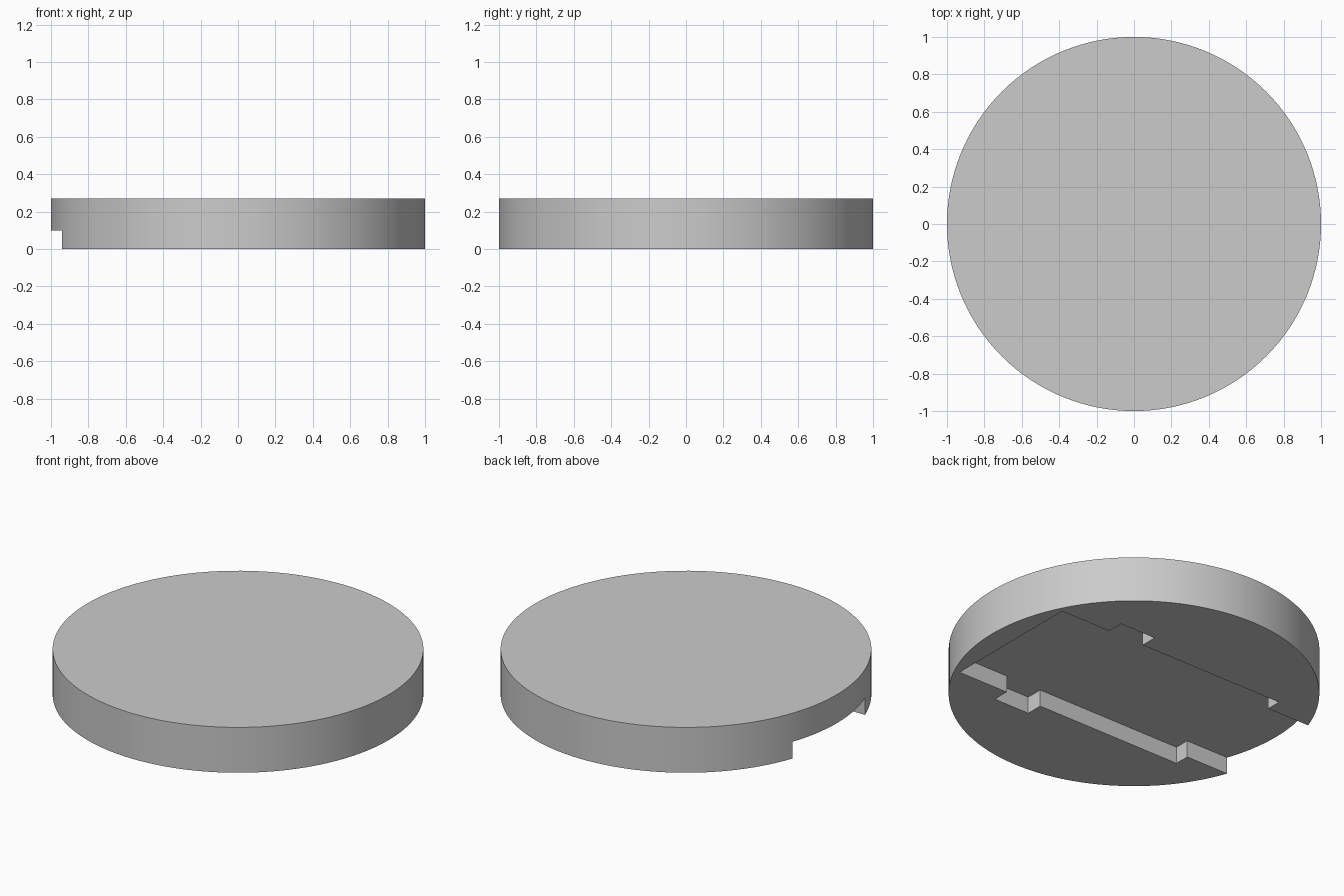
import bpy, bmesh

RADIUS, HEIGHT, DEPTH = 1.0, 0.27, 0.10

if "Cube" in bpy.data.objects:
    bpy.data.objects.remove(bpy.data.objects["Cube"])

# Single plain grey
grey = bpy.data.materials.new("plain_grey")
grey.use_nodes = True
colour = (0.6, 0.6, 0.6, 1)
grey.diffuse_color = colour
grey.node_tree.nodes["Principled BSDF"].inputs["Base Color"].default_value = colour


def prism(name, outline, bottom, top):
    """Extrude a flat outline from bottom to top."""
    bm = bmesh.new()
    face = bm.faces.new([bm.verts.new((x, y, bottom)) for x, y in outline])
    extruded = bmesh.ops.extrude_face_region(bm, geom=[face])
    verts = [v for v in extruded["geom"] if isinstance(v, bmesh.types.BMVert)]
    bmesh.ops.translate(bm, verts=verts, vec=(0, 0, top - bottom))
    bmesh.ops.recalc_face_normals(bm, faces=bm.faces)
    mesh = bpy.data.meshes.new(name)
    bm.to_mesh(mesh)
    bm.free()
    mesh.materials.append(grey)
    obj = bpy.data.objects.new(name, mesh)
    bpy.context.collection.objects.link(obj)
    return obj


# Round base plate
bpy.ops.mesh.primitive_cylinder_add(vertices=128, radius=RADIUS, depth=HEIGHT,
                                    location=(0, 0, HEIGHT / 2))
disc = bpy.context.object
disc.name = "round_base"
disc.data.materials.append(grey)

# Stepped slot in the underside, mirrored across y and open at one side
half = [(0.867, 0.43), (0.535, 0.43), (0.535, 0.53), (0.30, 0.53),
        (0.30, 0.43), (-0.66, 0.43), (-0.66, 0.34), (-1.2, 0.34)]
outline = half + [(x, -y) for x, y in reversed(half)]
cutter = prism("slot_cutter", outline, -DEPTH, DEPTH)
cutter.hide_render = True

cut = disc.modifiers.new("underside_slot", "BOOLEAN")
cut.operation = "DIFFERENCE"
cut.solver = "EXACT"
cut.object = cutter

bpy.ops.object.select_all(action="DESELECT")
disc.select_set(True)
bpy.context.view_layer.objects.active = disc
bpy.ops.object.modifier_apply(modifier=cut.name)
bpy.data.objects.remove(cutter)

# Smooth rim, crisp edges
bpy.ops.object.shade_smooth_by_angle(angle=0.5)
